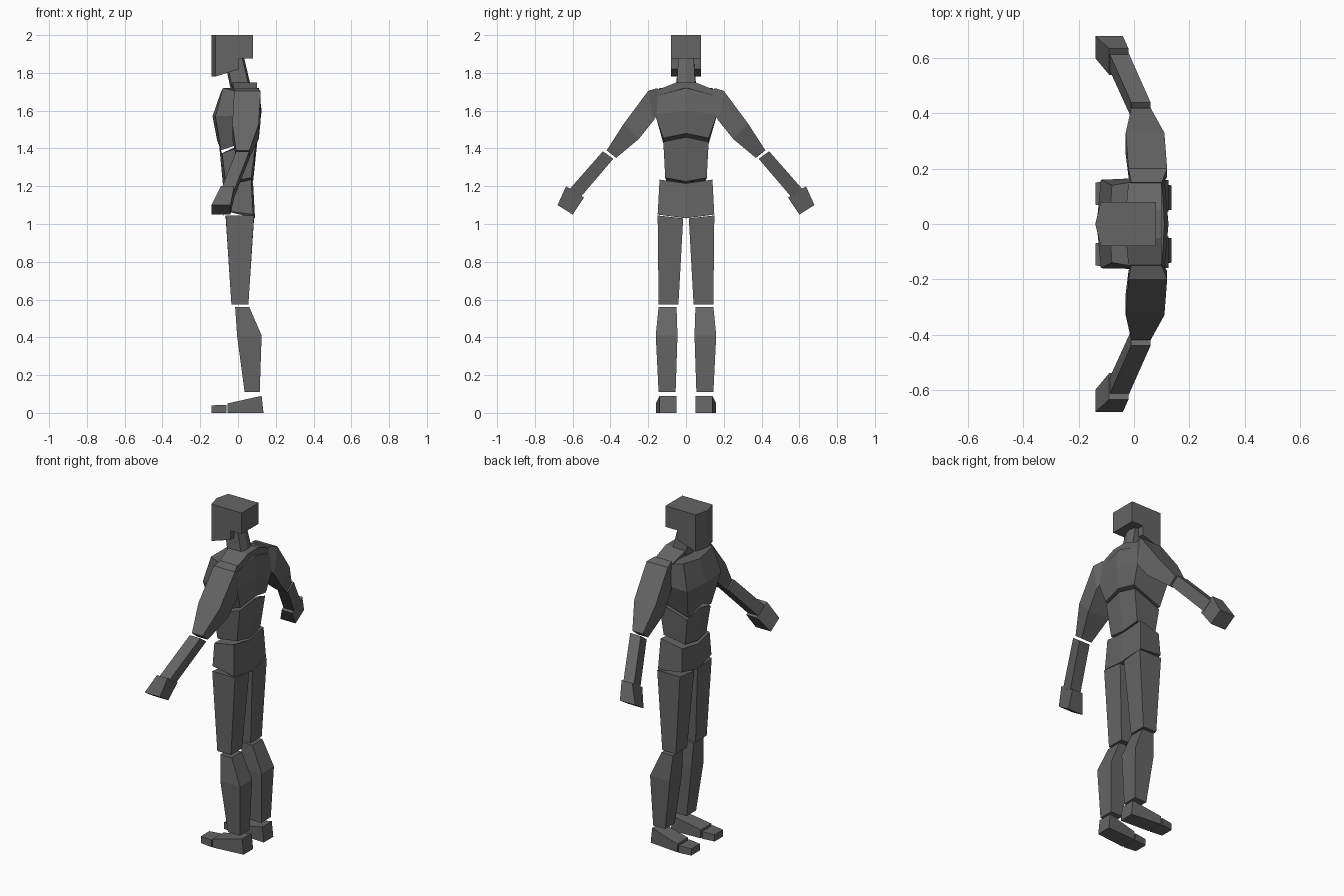
import bpy
import bmesh

if "Cube" in bpy.data.objects:
    bpy.data.objects.remove(bpy.data.objects["Cube"], do_unlink=True)

# Single dark grey finish shared by every part
grey = bpy.data.materials.new("dark_grey")
grey.use_nodes = True
colour = (0.13, 0.13, 0.13, 1)
grey.diffuse_color = colour
grey.node_tree.nodes["Principled BSDF"].inputs["Base Color"].default_value = colour


def loft(name, rings):
    """Join rings of points (in hundredths of a unit) into a closed flat-faced solid."""
    bm = bmesh.new()
    loops = [[bm.verts.new([c / 100 for c in point]) for point in ring] for ring in rings]
    for lower, upper in zip(loops, loops[1:]):
        for i in range(len(lower)):
            j = (i + 1) % len(lower)
            bm.faces.new((lower[i], lower[j], upper[j], upper[i]))
    bm.faces.new(loops[0])
    bm.faces.new(loops[-1])
    bmesh.ops.recalc_face_normals(bm, faces=bm.faces)
    mesh = bpy.data.meshes.new(name)
    bm.to_mesh(mesh)
    bm.free()
    mesh.materials.append(grey)
    obj = bpy.data.objects.new(name, mesh)
    bpy.context.collection.objects.link(obj)
    return obj


def torso(name, *half_rings):
    """Each half ring: front centre, front corner, back corner, back centre."""
    rings = []
    for half in half_rings:
        mirrored = [(x, -y, z) for x, y, z in reversed(half) if y > 0]
        rings.append(list(half) + mirrored)
    loft(name, rings)


def limb(name, *sections):
    """Each section: front x, back x, outer y, outer z, inner y, inner z."""
    for side, sign in (("left", -1), ("right", 1)):
        rings = []
        for front, back, outer_y, outer_z, inner_y, inner_z in sections:
            rings.append([(front, sign * outer_y, outer_z), (back, sign * outer_y, outer_z),
                          (back, sign * inner_y, inner_z), (front, sign * inner_y, inner_z)])
        loft(side + "_" + name, rings)


# Head: side profile with a jaw notch, carried across a slightly bowed face
def head_profile(y, face):
    return [(face, y, 200), (8, y, 200), (8, y, 187.5),
            (0.5, y, 187.5), (0.5, y, 182), (face, y, 178)]


loft("head", [head_profile(-8, -12), head_profile(0, -14), head_profile(8, -12)])

# Neck leaning forward
torso("neck",
      [(-4, 0, 172), (-3, 5.5, 172), (6, 5, 172), (7, 0, 172)],
      [(-7, 0, 186), (-6, 4, 186), (2, 4, 189), (3, 0, 189)])


# Sloping yoke over the shoulders
def yoke_profile(y, front, top):
    return [(front, y, top), (10, y, top), (10, y, top - 5), (front, y, top - 5)]


loft("shoulder_yoke", [yoke_profile(-15, -2, 171), yoke_profile(-5, -3, 175),
                       yoke_profile(5, -3, 175), yoke_profile(15, -2, 171)])

# Rib cage, waist and pelvis
torso("chest",
      [(-11, 0, 144), (-9, 11, 139), (10, 12, 145.5), (11, 0, 148)],
      [(-13.5, 0, 157), (-12, 16, 157), (11, 16.5, 158), (12.5, 0, 160)],
      [(-9, 0, 170), (-8, 14, 172), (10, 17, 167.5), (11, 0, 172)])
torso("abdomen",
      [(-8, 0, 121), (-6.5, 10, 122), (7, 11, 124.5), (8, 0, 122.5)],
      [(-10, 0, 142), (-8.5, 11, 137.5), (9.5, 12, 143.5), (10.5, 0, 146)])
torso("pelvis",
      [(-8, 0, 104), (-7, 14, 107), (8, 15, 105), (9, 0, 103)],
      [(-8, 0, 119), (-6.5, 13, 120.5), (7, 14, 123.5), (8, 0, 121.5)])

# Arms hanging out and slightly forward
limb("upper_arm",
     (-1, 10, 15, 172, 14, 160),
     (-2, 12, 20, 170.5, 17, 155),
     (-3, 11, 33, 153, 25, 145),
     (-1, 6, 42, 139, 37, 135))
limb("forearm",
     (-1, 6, 44, 138.5, 38.5, 134.5),
     (-9, -2, 62, 118, 56, 114))
limb("hand",
     (-9, -2, 63.5, 120, 54, 114),
     (-14, -4, 68, 110, 60, 105))

# Legs
limb("thigh",
     (-6.5, 8.5, 15, 104.5, 1.5, 103),
     (-3.5, 5.5, 14.5, 57.5, 4, 57.5))
limb("calf",
     (-1.5, 6, 14.5, 56, 5, 56),
     (-0.5, 12.5, 16, 41, 4.5, 41),
     (3.5, 11.5, 14.5, 11, 5.5, 11))


# Feet: heel block with a separate toe block
def foot_block(name, back, front):
    """Each end: x at top, x at bottom, height, inner y, outer y."""
    for side, sign in (("left", -1), ("right", 1)):
        loft(side + "_" + name,
             [[(top_x, sign * inner, height), (top_x, sign * outer, height),
               (low_x, sign * outer, 0), (low_x, sign * inner, 0)]
              for top_x, low_x, height, inner, outer in (back, front)])


foot_block("heel", (12.5, 13.5, 9, 5, 14), (-5.5, -5.5, 5, 6, 16))
foot_block("toes", (-6.2, -6.2, 4.2, 6, 16), (-14, -14, 4, 7, 15))
